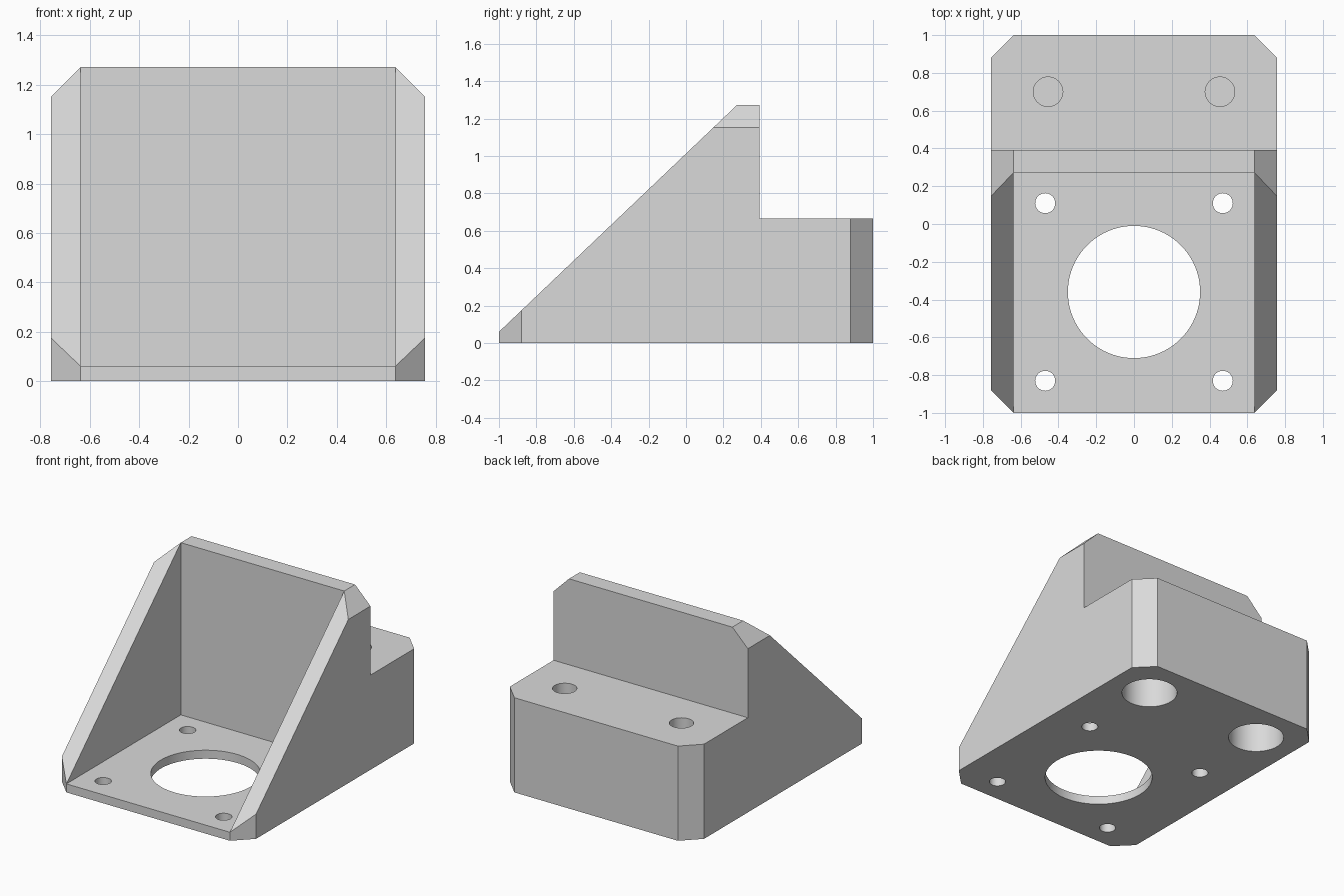
import bpy
import bmesh
import math

cube = bpy.data.objects.get("Cube")
if cube:
    bpy.data.objects.remove(cube, do_unlink=True)

HALF_W, LENGTH, HEIGHT = 0.757, 1.0, 1.273   # overall half width, half length, height
WALL, FLOOR, STEP = 0.12, 0.06, 0.667        # wall thickness, plate thickness, rear block height
WALL_BACK = 0.393
WALL_FRONT = WALL_BACK - WALL
INNER = HALF_W - WALL

grey = bpy.data.materials.new("light grey plastic")
grey.use_nodes = True
grey.diffuse_color = (0.7, 0.7, 0.7, 1)
grey.node_tree.nodes["Principled BSDF"].inputs["Base Color"].default_value = (0.7, 0.7, 0.7, 1)


def prism(name, outline, axis, low, high):
    """Extrude a flat outline along the given axis."""
    place = {"X": lambda a, b, d: (d, a, b),
             "Y": lambda a, b, d: (a, d, b),
             "Z": lambda a, b, d: (a, b, d)}[axis]
    bm = bmesh.new()
    ends = [[bm.verts.new(place(a, b, d)) for a, b in outline] for d in (low, high)]
    for ring in ends:
        bm.faces.new(ring)
    n = len(outline)
    for i in range(n):
        j = (i + 1) % n
        bm.faces.new((ends[0][i], ends[0][j], ends[1][j], ends[1][i]))
    bmesh.ops.recalc_face_normals(bm, faces=bm.faces)
    mesh = bpy.data.meshes.new(name)
    bm.to_mesh(mesh)
    bm.free()
    mesh.materials.append(grey)
    obj = bpy.data.objects.new(name, mesh)
    bpy.context.scene.collection.objects.link(obj)
    return obj


def combine(body, cutter, operation):
    """Apply one boolean to the body and discard the cutter."""
    cutter.hide_render = True
    mod = body.modifiers.new("cut", "BOOLEAN")
    mod.operation, mod.solver, mod.object = operation, "EXACT", cutter
    bpy.context.view_layer.update()
    result = body.evaluated_get(bpy.context.evaluated_depsgraph_get())
    mesh = bpy.data.meshes.new_from_object(result)
    body.modifiers.clear()
    body.data = mesh
    bpy.data.objects.remove(cutter, do_unlink=True)


def drill(body, x, y, radius, low, high, sides=64):
    turn = math.tau / sides
    circle = [(x + radius * math.cos(i * turn), y + radius * math.sin(i * turn))
              for i in range(sides)]
    combine(body, prism("drill", circle, "Z", low, high), "DIFFERENCE")


# Side silhouette: sloping gussets, upright wall and rear block
side = [(-LENGTH, 0), (LENGTH, 0), (LENGTH, STEP), (WALL_BACK, STEP),
        (WALL_BACK, HEIGHT), (WALL_FRONT, HEIGHT), (-LENGTH, FLOOR)]
bracket = prism("motor_bracket", side, "X", -HALF_W, HALF_W)

# Chamfered vertical corners
near = LENGTH - WALL
plan = [(INNER, -LENGTH), (HALF_W, -near), (HALF_W, near), (INNER, LENGTH)]
plan += [(-x, y) for x, y in reversed(plan)]
combine(bracket, prism("plan_trim", plan, "Z", -0.5, 2), "INTERSECT")

# Chamfered top corners of the upright wall
front = [(HALF_W + 0.1, -0.5), (HALF_W + 0.1, HEIGHT - WALL - 0.1), (INNER - 0.1, HEIGHT + 0.1)]
front += [(-x, z) for x, z in reversed(front)]
combine(bracket, prism("front_trim", front, "Y", -2, 2), "INTERSECT")

# Open pocket between the gussets
pocket = [(-2, FLOOR), (WALL_FRONT, FLOOR), (WALL_FRONT, 2), (-2, 2)]
combine(bracket, prism("pocket", pocket, "X", -INNER, INNER), "DIFFERENCE")

# Motor opening and its four screw holes
CENTRE = -0.36
drill(bracket, 0, CENTRE, 0.35, -0.1, 0.2, 96)
for sx in (-1, 1):
    for sy in (-1, 1):
        drill(bracket, sx * 0.47, CENTRE + sy * 0.47, 0.053, -0.1, 0.2, 32)
    # Rear mounting bolts: wide bore below, narrow hole above, thin web between
    drill(bracket, sx * 0.455, 0.70, 0.18, -0.1, 0.46)
    drill(bracket, sx * 0.455, 0.70, 0.078, 0.468, 1, 48)

for obj in bpy.context.selected_objects:
    obj.select_set(False)
bracket.select_set(True)
bpy.context.view_layer.objects.active = bracket
bpy.ops.object.shade_smooth_by_angle(angle=math.radians(25))
